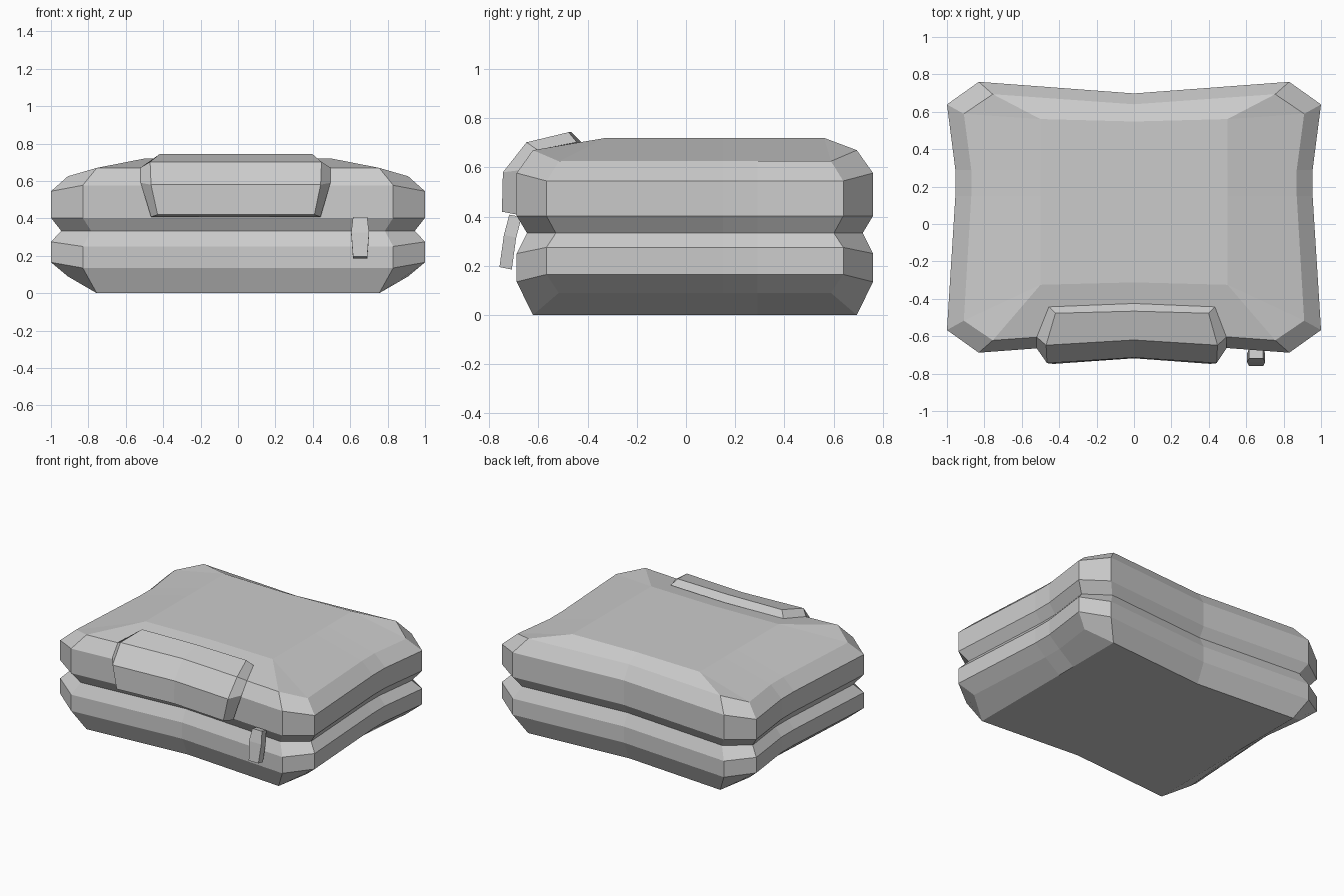
import bpy, bmesh

if "Cube" in bpy.data.objects:
    bpy.data.objects.remove(bpy.data.objects["Cube"])


def loft(name, rings):
    """Skin a list of closed rings, cap both ends, flat shaded."""
    bm = bmesh.new()
    rows = [[bm.verts.new(p) for p in ring] for ring in rings]
    n = len(rings[0])
    for a, b in zip(rows, rows[1:]):
        for i in range(n):
            j = (i + 1) % n
            bm.faces.new((a[i], a[j], b[j], b[i]))
    bm.faces.new(rows[0])
    bm.faces.new(rows[-1])
    bmesh.ops.remove_doubles(bm, verts=bm.verts, dist=0.0005)
    bmesh.ops.recalc_face_normals(bm, faces=bm.faces)
    mesh = bpy.data.meshes.new(name)
    bm.to_mesh(mesh)
    bm.free()
    obj = bpy.data.objects.new(name, mesh)
    bpy.context.collection.objects.link(obj)
    return obj


def case_ring(fx, fy, my, zf, sx, sy, mx, zs, cy=0.036):
    """Pillow outline: chamfered corners, sides pinched at the middle.
    f = corner on front/back, s = corner on the sides, m = pinched middles."""
    right = [(fx, cy - fy, zf), (sx, cy - sy, zs), (mx, 0.15, zs),
             (mx, 0.29, zs), (sx, cy + sy, zs), (fx, cy + fy, zf)]
    left = [(-x, y, z) for x, y, z in reversed(right)]
    return [(0, cy - my, zf)] + right + [(0, cy + my, zf)] + left


# Case body: lower half, zip groove, upper half, raised lid panel
loft("case_body", [
    case_ring(0.755, 0.658, 0.600, 0.000, 0.755, 0.658, 0.755, 0.000),
    case_ring(0.755, 0.658, 0.600, 0.000, 0.91, 0.553, 0.870, 0.090),
    case_ring(0.830, 0.724, 0.662, 0.135, 1.00, 0.603, 0.955, 0.165),
    case_ring(0.830, 0.724, 0.662, 0.250, 1.00, 0.603, 0.955, 0.275),
    case_ring(0.785, 0.682, 0.622, 0.333, 0.945, 0.565, 0.905, 0.333),
    case_ring(0.830, 0.724, 0.662, 0.403, 1.00, 0.603, 0.955, 0.403),
    case_ring(0.830, 0.724, 0.662, 0.577, 1.00, 0.603, 0.955, 0.545),
    case_ring(0.755, 0.658, 0.604, 0.670, 0.91, 0.553, 0.870, 0.625),
    case_ring(0.500, 0.443, 0.430, 0.720, 0.50, 0.443, 0.500, 0.720, 0.118),
])


# Front badge plate wrapped over the lid edge
def plate_ring(face_w, face_y, mid_y, face_z, base_w, base_y, base_z, inner_y):
    r = 0.95  # the right end is slightly narrower
    return [(-base_w, base_y, base_z), (-face_w, face_y, face_z),
            (0, mid_y, face_z), (face_w * r, face_y, face_z),
            (base_w * r, base_y, base_z), (0, inner_y, base_z)]


loft("front_plate", [
    plate_ring(0.43, -0.748, -0.718, 0.420, 0.465, -0.685, 0.408, -0.640),
    plate_ring(0.465, -0.744, -0.714, 0.580, 0.520, -0.665, 0.590, -0.590),
    plate_ring(0.47, -0.648, -0.620, 0.702, 0.520, -0.605, 0.672, -0.540),
    plate_ring(0.42, -0.477, -0.466, 0.743, 0.455, -0.443, 0.702, -0.425),
])


# Zip pull hanging from the groove
def pull_ring(w, y, z):
    x = 0.653
    return [(x - w, y, z), (x + w, y, z),
            (x + w, y + 0.05, z - 0.01), (x - w, y + 0.05, z - 0.01)]


loft("zip_pull", [pull_ring(0.038, -0.718, 0.408),
                  pull_ring(0.048, -0.740, 0.325),
                  pull_ring(0.038, -0.758, 0.195)])
